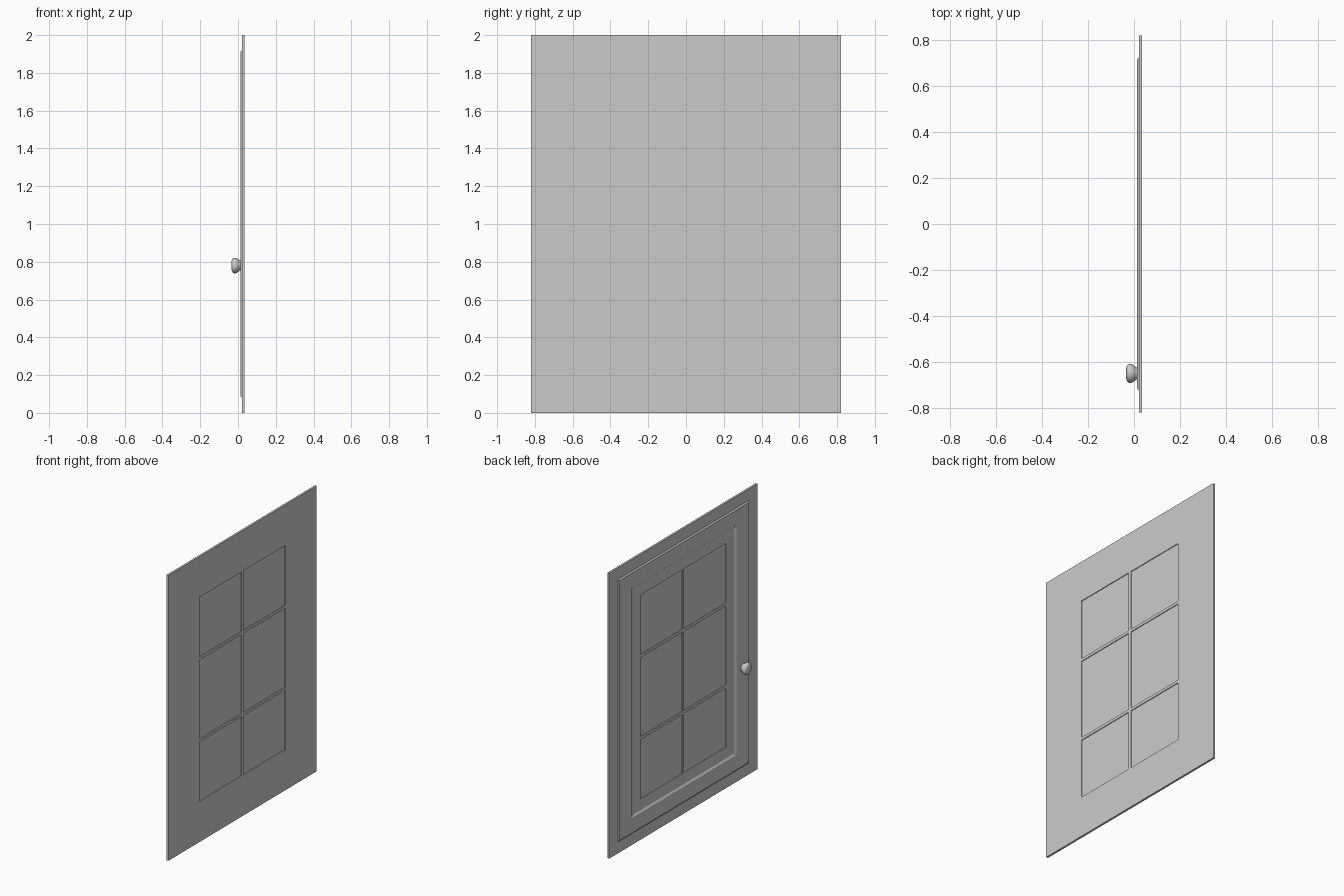
import bpy, bmesh, math
from mathutils import Matrix, Vector

if "Cube" in bpy.data.objects:
    bpy.data.objects.remove(bpy.data.objects["Cube"])

HALF_W, TOP = 0.82, 2.0
X_IN, X_OUT = 0.021, 0.035          # door slab faces
COLS = [(-0.475, -0.01), (0.01, 0.475)]
ROWS = [(0.285, 0.70), (0.72, 1.275), (1.295, 1.715)]


def finish(name, bm):
    bmesh.ops.recalc_face_normals(bm, faces=bm.faces[:])
    me = bpy.data.meshes.new(name)
    bm.to_mesh(me)
    bm.free()
    ob = bpy.data.objects.new(name, me)
    bpy.context.collection.objects.link(ob)
    return ob


def add_box(bm, x, y, z):
    mid = Vector([(a + b) / 2 for a, b in (x, y, z)])
    size = [b - a for a, b in (x, y, z)]
    bmesh.ops.create_cube(bm, size=1, matrix=Matrix.Translation(mid) @ Matrix.Diagonal((*size, 1)))


def boxes(name, x, cells):
    bm = bmesh.new()
    for y, z in cells:
        add_box(bm, x, y, z)
    return finish(name, bm)


# Door slab with six window openings
cells = [(c, r) for c in COLS for r in ROWS]
slab = boxes("door_slab", (X_IN, X_OUT), [((-HALF_W, HALF_W), (0, TOP))])
cutter = boxes("opening_cutter", (X_IN - 0.05, X_OUT + 0.05), cells)
cutter.hide_render = True
cutter.hide_viewport = True
cut = slab.modifiers.new("openings", "BOOLEAN")
cut.operation = "DIFFERENCE"
cut.solver = "EXACT"
cut.object = cutter

# Panes set into the openings
boxes("window_panes", (0.0265, 0.0295), cells)

# Raised trim with sloped inner and outer edges: (x, half width, half height)
bm = bmesh.new()
profile = [(X_IN, 0.725, 0.92), (0.013, 0.715, 0.91), (0.013, 0.577, 0.805), (X_IN, 0.565, 0.793)]
rings = [[bm.verts.new((x, sy * w, 1.0 + sz * h)) for sy, sz in ((-1, -1), (1, -1), (1, 1), (-1, 1))]
         for x, w, h in profile]
for a, b in zip(rings, rings[1:]):
    for i in range(4):
        j = (i + 1) % 4
        bm.faces.new((a[i], a[j], b[j], b[i]))
trim = finish("raised_trim", bm)
# Open-backed trim: make sure it faces the room (-x)
if any(p.normal.x > 0.5 for p in trim.data.polygons):
    trim.data.flip_normals()

# Lathed door knob: (x, radius)
bm = bmesh.new()
knob_profile = [(-0.035, 0), (-0.0345, 0.015), (-0.033, 0.027), (-0.029, 0.036), (-0.022, 0.041),
                (-0.013, 0.041), (-0.005, 0.038), (0.003, 0.032), (0.009, 0.027), (0.014, 0.025)]
pts = [bm.verts.new((x, r, 0)) for x, r in knob_profile]
edges = [bm.edges.new(e) for e in zip(pts, pts[1:])]
bmesh.ops.spin(bm, geom=pts + edges, cent=(0, 0, 0), axis=(1, 0, 0), angle=math.tau, steps=32)
bmesh.ops.remove_doubles(bm, verts=bm.verts[:], dist=1e-5)
knob = finish("door_knob", bm)
knob.location = (0, -0.65, 0.78)
bpy.ops.object.select_all(action="DESELECT")
knob.select_set(True)
bpy.context.view_layer.objects.active = knob
bpy.ops.object.shade_smooth_by_angle(angle=math.radians(40))
